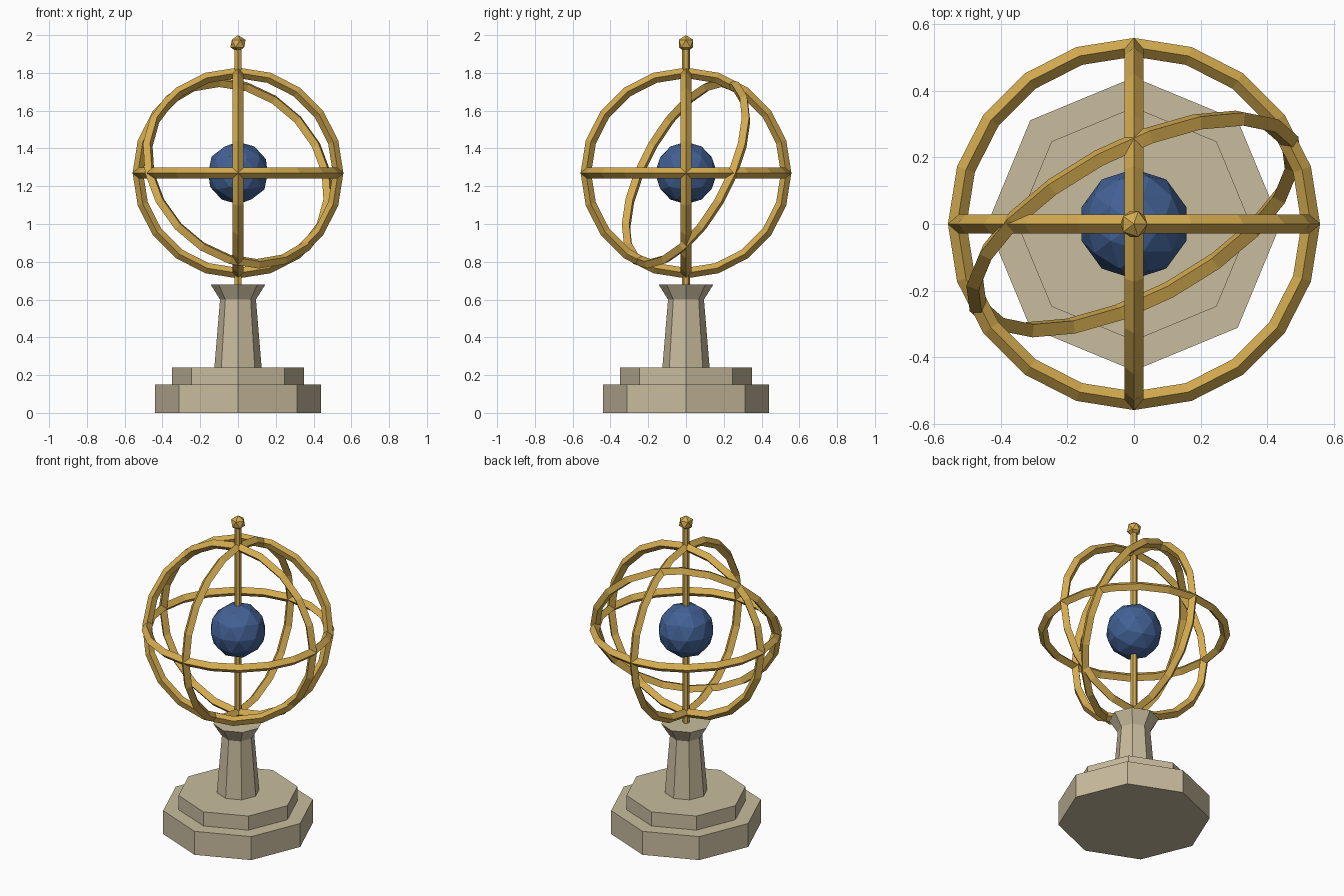
import bpy, bmesh
from math import cos, sin, pi, radians
from mathutils import Euler

default = bpy.data.objects.get("Cube")
if default:
    bpy.data.objects.remove(default, do_unlink=True)


def make_material(name, rgb):
    mat = bpy.data.materials.new(name)
    mat.use_nodes = True
    mat.diffuse_color = (*rgb, 1)
    mat.node_tree.nodes["Principled BSDF"].inputs["Base Color"].default_value = (*rgb, 1)
    return mat


STONE = make_material("pale stone", (0.58, 0.50, 0.34))
BRASS = make_material("brass", (0.66, 0.41, 0.08))
BLUE = make_material("globe blue", (0.055, 0.12, 0.30))

CENTRE = 1.27      # height of the globe and rings
RING_RADIUS = 0.53
TUBE_RADIUS = 0.028


def finish(name, bm, mat, location=(0, 0, 0), rotation=(0, 0, 0)):
    bmesh.ops.recalc_face_normals(bm, faces=bm.faces[:])
    mesh = bpy.data.meshes.new(name)
    bm.to_mesh(mesh)
    bm.free()
    mesh.materials.append(mat)
    obj = bpy.data.objects.new(name, mesh)
    obj.location = location
    obj.rotation_euler = Euler(rotation)
    bpy.context.collection.objects.link(obj)
    return obj


def frustum(name, mat, r_bottom, r_top, z0, z1, sides=8):
    bm = bmesh.new()
    bmesh.ops.create_cone(bm, cap_ends=True, segments=sides,
                          radius1=r_bottom, radius2=r_top, depth=z1 - z0)
    return finish(name, bm, mat, (0, 0, (z0 + z1) / 2))


def ball(name, mat, radius, z, detail):
    bm = bmesh.new()
    bmesh.ops.create_icosphere(bm, subdivisions=detail, radius=radius)
    return finish(name, bm, mat, (0, 0, z))


def ring(name, rotation, segments=20, sides=4):
    bm = bmesh.new()
    loops = []
    for i in range(segments):
        a = 2 * pi * i / segments
        loop = []
        for j in range(sides):
            b = 2 * pi * j / sides
            r = RING_RADIUS + TUBE_RADIUS * cos(b)
            loop.append(bm.verts.new((r * cos(a), r * sin(a), TUBE_RADIUS * sin(b))))
        loops.append(loop)
    for i in range(segments):
        here, ahead = loops[i], loops[(i + 1) % segments]
        for j in range(sides):
            k = (j + 1) % sides
            bm.faces.new((here[j], ahead[j], ahead[k], here[k]))
    return finish(name, bm, BRASS, (0, 0, CENTRE), rotation)


# Stepped octagonal pedestal
frustum("base_step", STONE, 0.44, 0.44, 0, 0.15)
frustum("upper_step", STONE, 0.35, 0.35, 0.15, 0.24)
frustum("column", STONE, 0.125, 0.095, 0.24, 0.60)
frustum("column_capital", STONE, 0.095, 0.145, 0.60, 0.68)

# Axis, globe and finial
frustum("axis_rod", BRASS, 0.02, 0.02, 0.66, 1.94, 6)
ball("globe", BLUE, 0.165, CENTRE, 2)
ball("finial", BRASS, 0.045, 1.955, 1)

# Three square rings and one tilted ring
ring("equator_ring", (0, 0, 0))
ring("front_ring", (pi / 2, 0, 0))
ring("side_ring", (0, pi / 2, 0))
ring("tilted_ring", (radians(65), 0, radians(28)))
